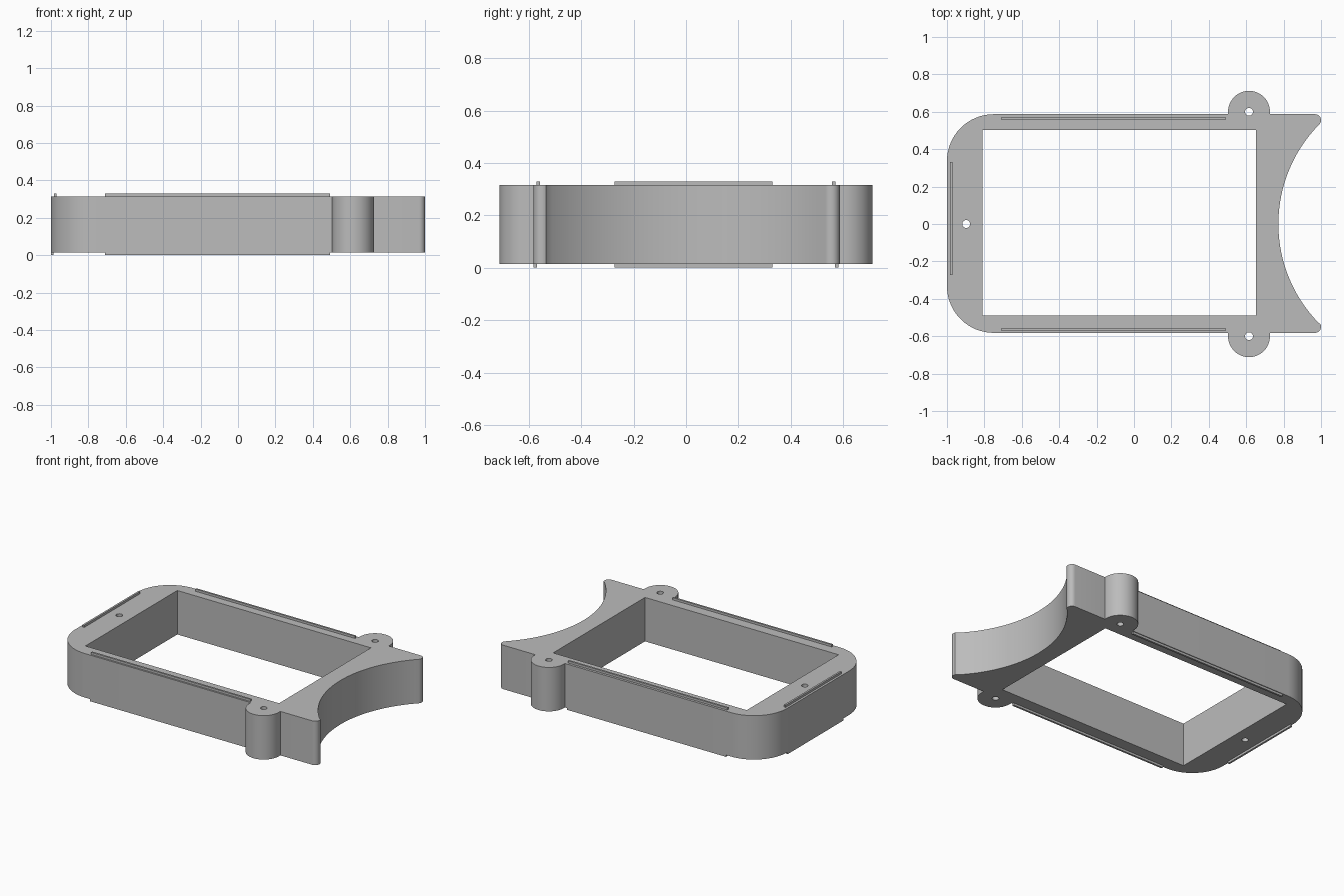
import bpy, bmesh
from math import cos, sin, pi, asin, sqrt, radians

old = bpy.data.objects.get("Cube")
if old:
    bpy.data.objects.remove(old, do_unlink=True)

grey = bpy.data.materials.new("plain grey")
grey.use_nodes = True
colour = (0.5, 0.5, 0.5, 1)
grey.diffuse_color = colour
grey.node_tree.nodes["Principled BSDF"].inputs["Base Color"].default_value = colour

BOTTOM, TOP, HEIGHT = 0.015, 0.315, 0.33
LUG_X, LUG_Y, LUG_R = 0.615, 0.6, 0.112


def arc(cx, cy, r, start, end, steps):
    """Points along an arc, angles in degrees."""
    angles = [radians(start + (end - start) * i / steps) for i in range(steps + 1)]
    return [(cx + r * cos(a), cy + r * sin(a)) for a in angles]


def half_outline(edge):
    """Outer edge of one half, from the scooped end round to the closed end."""
    scoop_r, tip_r = 0.758, 0.032
    scoop_x = 0.772 + scoop_r
    tip_y = edge - tip_r
    end = 180 - asin((tip_y - 0.022) / scoop_r) * 180 / pi
    points = arc(scoop_x, 0, scoop_r, 180, end, 24)
    points += arc(1 - tip_r, tip_y, tip_r, -30, 90, 8)
    points += [(LUG_X + LUG_R, edge)]
    points += arc(LUG_X, LUG_Y, LUG_R, 0, 180, 24)
    points += [(LUG_X - LUG_R, edge)]
    points += arc(-0.75, edge - 0.25, 0.25, 90, 180, 16)
    return points


def finish(name, bm):
    mesh = bpy.data.meshes.new(name)
    bm.to_mesh(mesh)
    bm.free()
    mesh.materials.clear()
    mesh.materials.append(grey)
    obj = bpy.data.objects.new(name, mesh)
    bpy.context.collection.objects.link(obj)
    return obj


def box(name, x0, x1, y0, y1, z0, z1):
    bm = bmesh.new()
    bmesh.ops.create_cube(bm, size=1)
    bmesh.ops.scale(bm, vec=(x1 - x0, y1 - y0, z1 - z0), verts=bm.verts)
    bmesh.ops.translate(bm, vec=((x0 + x1) / 2, (y0 + y1) / 2, (z0 + z1) / 2), verts=bm.verts)
    return finish(name, bm)


# Frame: one filled profile with window and screw holes, extruded
back = half_outline(0.587)
front = [(x, -y) for x, y in half_outline(0.582)]
loops = [back + front[:0:-1],
         [(-0.81, -0.489), (0.652, -0.489), (0.652, 0.502), (-0.81, 0.502)]]
for hx, hy in ((LUG_X, LUG_Y), (LUG_X, -LUG_Y), (-0.897, 0)):
    loops.append(arc(hx, hy, 0.021, 0, 360, 24)[:-1])

curve = bpy.data.curves.new("frame_profile", "CURVE")
curve.dimensions = "2D"
curve.fill_mode = "BOTH"
curve.extrude = (TOP - BOTTOM) / 2
for loop in loops:
    spline = curve.splines.new("POLY")
    spline.points.add(len(loop) - 1)
    for point, (x, y) in zip(spline.points, loop):
        point.co = (x, y, 0, 1)
    spline.use_cyclic_u = True
profile = bpy.data.objects.new("frame_profile", curve)
bpy.context.collection.objects.link(profile)
bpy.context.view_layer.update()
solid = bpy.data.meshes.new_from_object(profile.evaluated_get(bpy.context.evaluated_depsgraph_get()))
bm = bmesh.new()
bm.from_mesh(solid)
bpy.data.objects.remove(profile, do_unlink=True)
bmesh.ops.remove_doubles(bm, verts=bm.verts, dist=0.0001)
bmesh.ops.recalc_face_normals(bm, faces=bm.faces)
bmesh.ops.translate(bm, vec=(0, 0, (TOP + BOTTOM) / 2), verts=bm.verts)
frame = finish("frame", bm)
bpy.ops.object.select_all(action="DESELECT")
frame.select_set(True)
bpy.context.view_layer.objects.active = frame
bpy.ops.object.shade_smooth_by_angle(angle=radians(30))

# Thin locating ridges: inset on the top, at the rim underneath
W = 0.0065
for level, z0, z1, side_y, end_x in (("top", TOP - 0.005, HEIGHT, 0.564, -0.978),
                                     ("bottom", 0, BOTTOM + 0.005, 0.5755, -0.993)):
    for side, s in (("back", 1), ("front", -1)):
        y = s * side_y
        box(f"{level}_{side}_ridge", -0.71, 0.493, y - W, y + W, z0, z1)
    box(f"{level}_end_ridge", end_x - W, end_x + W, -0.272, 0.331, z0, z1)
